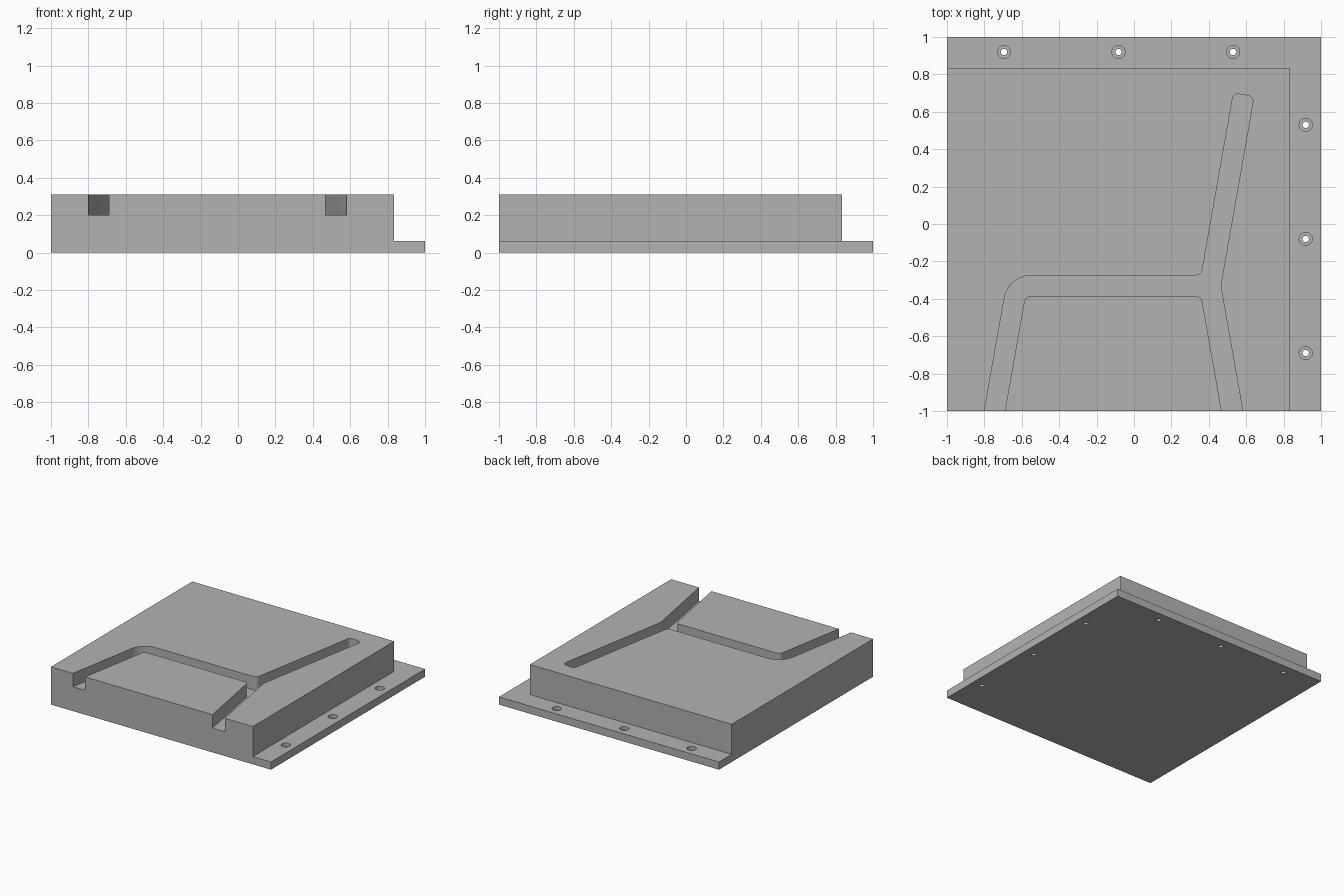
import bpy, bmesh, math
from mathutils import Vector

if "Cube" in bpy.data.objects:
    bpy.data.objects.remove(bpy.data.objects["Cube"], do_unlink=True)

TOP, PLATE_TOP, GROOVE_FLOOR, EDGE = 0.31, 0.063, 0.2, 0.835

grey = bpy.data.materials.new("plain grey")
grey.use_nodes = True
colour = (0.45, 0.45, 0.45, 1)
grey.diffuse_color = colour
grey.node_tree.nodes["Principled BSDF"].inputs["Base Color"].default_value = colour


def rounded(corners):
    """Turn (x, y, radius) corners into a closed outline with arcs."""
    pts = []
    for i, (x, y, r) in enumerate(corners):
        p = Vector((x, y))
        if r == 0:
            pts.append(p)
            continue
        a = (Vector(corners[i - 1][:2]) - p).normalized()
        b = (Vector(corners[(i + 1) % len(corners)][:2]) - p).normalized()
        half = a.angle(b) / 2
        centre = p + (a + b).normalized() * r / math.sin(half)
        start = p + a * r / math.tan(half) - centre
        end = p + b * r / math.tan(half) - centre
        steps = max(4, round(start.angle(end) / math.radians(8)))
        turn = start.angle_signed(end)
        for k in range(steps + 1):
            t = -turn * k / steps
            c, s = math.cos(t), math.sin(t)
            pts.append(centre + Vector((start.x * c - start.y * s, start.x * s + start.y * c)))
    return pts


def prism(name, outlines, z0, z1):
    """Extrude one or more flat outlines from z0 to z1."""
    bm = bmesh.new()
    for outline in outlines:
        face = bm.faces.new([bm.verts.new((p[0], p[1], z0)) for p in outline])
        new = bmesh.ops.extrude_face_region(bm, geom=[face])["geom"]
        bmesh.ops.translate(bm, vec=(0, 0, z1 - z0),
                            verts=[v for v in new if isinstance(v, bmesh.types.BMVert)])
    bmesh.ops.recalc_face_normals(bm, faces=bm.faces[:])
    mesh = bpy.data.meshes.new(name)
    bm.to_mesh(mesh)
    bm.free()
    mesh.materials.append(grey)
    obj = bpy.data.objects.new(name, mesh)
    bpy.context.collection.objects.link(obj)
    return obj


def circle(cx, cy, r, n=32):
    return [(cx + r * math.cos(2 * math.pi * k / n), cy + r * math.sin(2 * math.pi * k / n))
            for k in range(n)]


# Solid block
body = prism("grooved_block", [[(-1, -1), (1, -1), (1, 1), (-1, 1)]], 0, TOP)

# L-shaped step that leaves the thin mounting flange
step = [(-1.1, EDGE, 0), (EDGE, EDGE, 0.005), (EDGE, -1.1, 0),
        (1.1, -1.1, 0), (1.1, 1.1, 0), (-1.1, 1.1, 0)]

# Branching channel, open at the front edge
groove = [(-0.818, -1.1, 0), (-0.672, -0.275, 0.145), (0.36, -0.275, 0.036),
          (0.532, 0.70, 0.03), (0.641, 0.681, 0.03), (0.463, -0.33, 0.145),
          (0.599, -1.1, 0), (0.486, -1.1, 0), (0.36, -0.385, 0.036),
          (-0.582, -0.385, 0.036), (-0.708, -1.1, 0)]

# Counterbored screw holes along the back and left flanges
holes = [(x, 0.92) for x in (-0.695, -0.083, 0.53)]
holes += [(0.918, y) for y in (0.53, -0.08, -0.69)]

cutters = [
    prism("step_cutter", [rounded(step)], PLATE_TOP, 0.5),
    prism("groove_cutter", [rounded(groove)], GROOVE_FLOOR, 0.5),
    prism("counterbore_cutter", [circle(x, y, 0.035) for x, y in holes], 0.033, 0.2),
    prism("hole_cutter", [circle(x, y, 0.017) for x, y in holes], -0.1, 0.2),
]

bpy.ops.object.select_all(action="DESELECT")
bpy.context.view_layer.objects.active = body
body.select_set(True)
for cutter in cutters:
    cutter.hide_render = True
    mod = body.modifiers.new(cutter.name, "BOOLEAN")
    mod.operation, mod.solver, mod.object = "DIFFERENCE", "EXACT", cutter
    bpy.ops.object.modifier_apply(modifier=mod.name)
    bpy.data.objects.remove(cutter, do_unlink=True)

bpy.ops.object.shade_smooth_by_angle(angle=math.radians(30))
